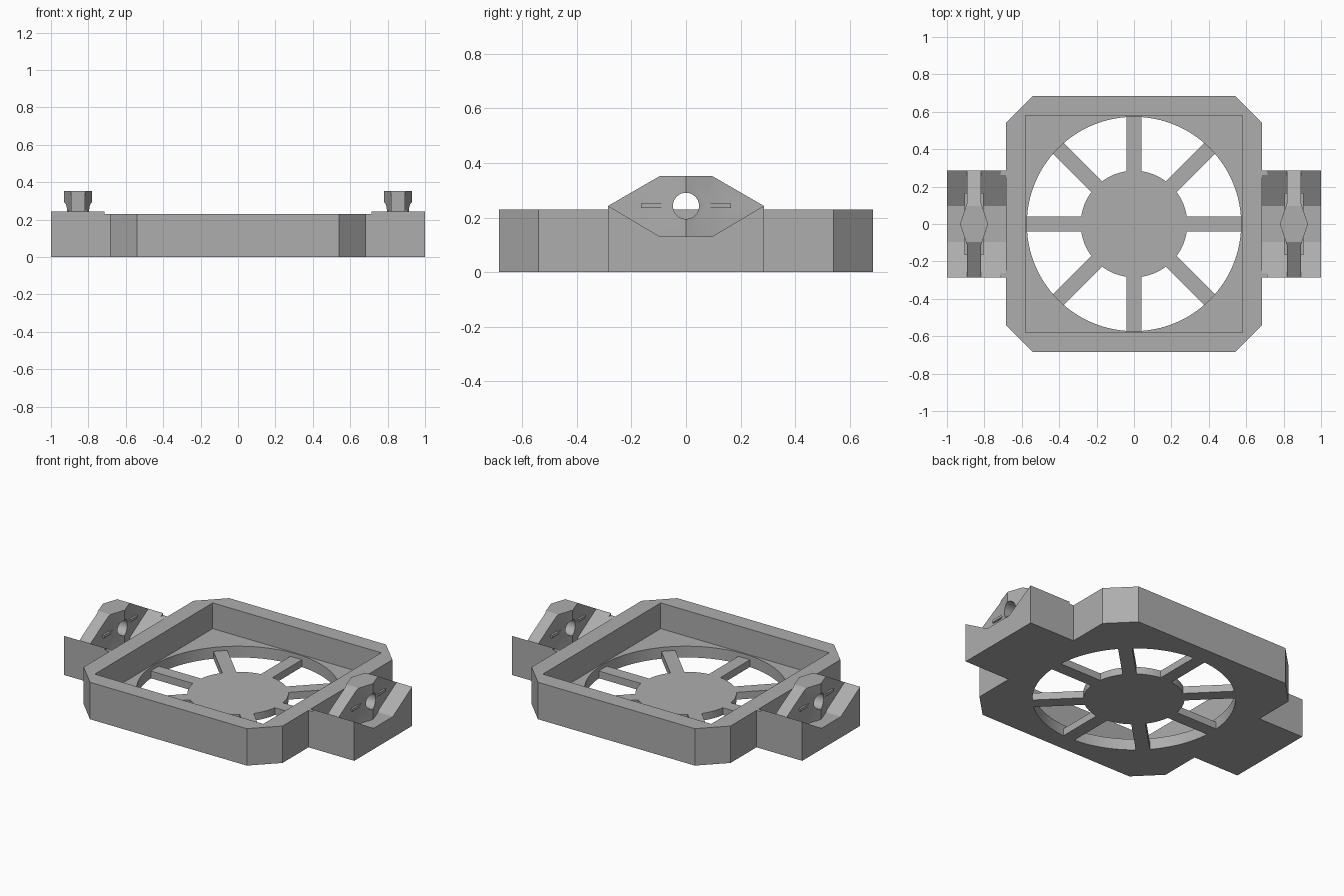
import bpy, bmesh, math
from mathutils import Matrix, Vector

cube = bpy.data.objects.get("Cube")
if cube:
    bpy.data.objects.remove(cube, do_unlink=True)

grey = bpy.data.materials.new("plain grey")
grey.use_nodes = True
GREY = (0.42, 0.42, 0.42, 1)
grey.diffuse_color = GREY
grey.node_tree.nodes["Principled BSDF"].inputs["Base Color"].default_value = GREY


def prism(name, outline, low, high, axis="z"):
    """Extrude an outline along z (outline in x, y) or along x (outline in y, z)."""
    def place(a, b, h):
        return (a, b, h) if axis == "z" else (h, a, b)
    bm = bmesh.new()
    base = bm.faces.new([bm.verts.new(place(a, b, low)) for a, b in outline])
    grown = bmesh.ops.extrude_face_region(bm, geom=[base])["geom"]
    shift = Vector(place(0, 0, high - low))
    bmesh.ops.translate(bm, vec=shift, verts=[v for v in grown if isinstance(v, bmesh.types.BMVert)])
    bmesh.ops.recalc_face_normals(bm, faces=bm.faces)
    mesh = bpy.data.meshes.new(name)
    bm.to_mesh(mesh)
    bm.free()
    mesh.materials.append(grey)
    obj = bpy.data.objects.new(name, mesh)
    bpy.context.collection.objects.link(obj)
    return obj


def circle(radius, count, a=0, b=0):
    steps = [math.tau * i / count for i in range(count)]
    return [(a + radius * math.cos(t), b + radius * math.sin(t)) for t in steps]


def rect(w, d):
    return [(-w, -d), (w, -d), (w, d), (-w, d)]


def combine(obj, other, operation):
    """Apply a boolean and discard the second shape."""
    bpy.context.view_layer.objects.active = obj
    mod = obj.modifiers.new("shape", "BOOLEAN")
    mod.operation, mod.object, mod.solver = operation, other, "EXACT"
    bpy.ops.object.modifier_apply(modifier=mod.name)
    bpy.data.objects.remove(other, do_unlink=True)


def smooth(obj):
    bpy.ops.object.select_all(action="DESELECT")
    obj.select_set(True)
    bpy.context.view_layer.objects.active = obj
    bpy.ops.object.shade_smooth_by_angle(angle=math.radians(20))


# Chamfered frame with a square pocket and a round opening in its floor
S, C, H, FLOOR = 0.685, 0.54, 0.23, 0.07
octagon = [(C, -S), (S, -C), (S, C), (C, S), (-C, S), (-S, C), (-S, -C), (-C, -S)]
frame = prism("frame", octagon, 0, H)
combine(frame, prism("pocket", rect(0.58, 0.58), FLOOR, H + 0.1), "DIFFERENCE")
combine(frame, prism("opening", circle(0.573, 96), -0.1, H), "DIFFERENCE")
smooth(frame)

# Hub with eight spokes
SPOKE = 0.045
hub = prism("hub_and_spokes", circle(0.285, 64), 0, SPOKE)
for i in range(4):
    bar = prism("bar", rect(0.578, 0.04), 0, SPOKE)
    bar.data.transform(Matrix.Rotation(i * math.pi / 4, 4, "Z"))
    combine(hub, bar, "UNION")
smooth(hub)

# Side brackets: trough-topped ear, with a pierced hexagonal lug standing in it
MID, AXIS = 0.855, 0.243
Y, V, LOW, TOP = 0.285, 0.095, 0.13, 0.353


def trough(edge):
    inner = V + (Y - V) * (edge - LOW) / (AXIS - LOW)
    half = [(Y, 0), (Y, edge), (inner, edge), (V, LOW)]
    if edge == AXIS:
        half.pop(2)
    return half + [(-y, z) for y, z in reversed(half)]


hexagon = [(-Y, AXIS), (-V, LOW), (V, LOW), (Y, AXIS), (V, TOP), (-V, TOP)]
N, W, D = 0.038, 0.075, 0.11
plan = [(W, 0), (N, D), (N, 0.3), (-N, 0.3), (-N, D), (-W, 0), (-N, -D), (-N, -0.3), (N, -0.3), (N, -D)]

for side, label in ((1, "left"), (-1, "right")):
    ear = prism(label + "_ear", trough(AXIS), 0.715, 1.0, "x")
    neck = prism(label + "_ear_neck", trough(H), S - 0.01, 0.715, "x")
    lug = prism(label + "_lug", hexagon, -0.1, 0.1, "x")
    combine(lug, prism("plan", plan, 0, 0.5), "INTERSECT")
    fin = prism("fin", rect(0.05, 0.165), AXIS - 0.008, AXIS + 0.008)
    combine(lug, fin, "UNION")
    combine(lug, prism("pin_hole", circle(0.048, 32, 0, AXIS), -0.2, 0.2, "x"), "DIFFERENCE")
    lug.data.transform(Matrix.Translation((MID, 0, 0)))
    smooth(lug)
    if side < 0:
        for part in (ear, neck, lug):
            part.data.transform(Matrix.Scale(-1, 4, (1, 0, 0)))
            part.data.flip_normals()
